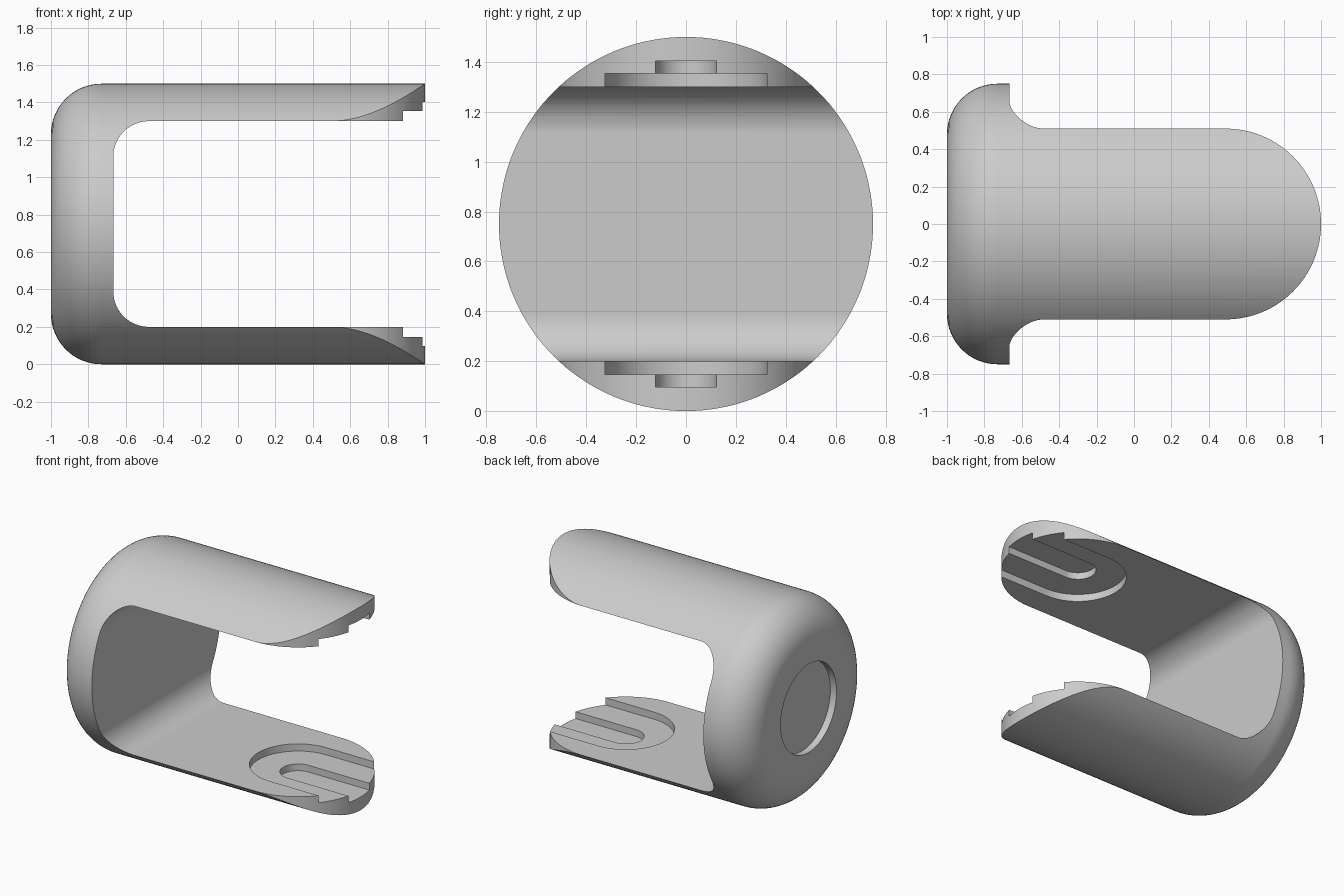
import bpy, bmesh
from math import sin, cos, pi, radians
from mathutils import Matrix, Vector

if "Cube" in bpy.data.objects:
    bpy.data.objects.remove(bpy.data.objects["Cube"])

R, CZ = 0.75, 0.75            # body radius and axis height
GAP, BACK = 0.55, -2 / 3      # half height of opening, its rear wall
TIP_X, TIP_R = 0.49, 0.51     # rounded arm ends


def arc(cx, cy, r, a0, a1, n):
    return [(cx + r * cos(radians(a0 + (a1 - a0) * i / n)),
             cy + r * sin(radians(a0 + (a1 - a0) * i / n))) for i in range(n + 1)]


def to_object(name, bm):
    bmesh.ops.recalc_face_normals(bm, faces=bm.faces)
    me = bpy.data.meshes.new(name)
    bm.to_mesh(me)
    bm.free()
    ob = bpy.data.objects.new(name, me)
    bpy.context.collection.objects.link(ob)
    return ob


def prism(name, pts, place, direction):
    bm = bmesh.new()
    face = bm.faces.new([bm.verts.new(place(a, b)) for a, b in pts])
    ext = bmesh.ops.extrude_face_region(bm, geom=[face])
    bmesh.ops.translate(bm, vec=direction,
                        verts=[v for v in ext["geom"] if isinstance(v, bmesh.types.BMVert)])
    ob = to_object(name, bm)
    ob.hide_render = True
    return ob


def revolve(name, profile, n=144):
    bm = bmesh.new()
    vs = [bm.verts.new((x, 0, CZ + r)) for x, r in profile]
    es = [bm.edges.new(p) for p in zip(vs, vs[1:])]
    bmesh.ops.spin(bm, geom=vs + es, cent=(0, 0, CZ), axis=(1, 0, 0),
                   angle=2 * pi, steps=n, use_merge=False)
    bmesh.ops.remove_doubles(bm, verts=bm.verts, dist=1e-5)
    return to_object(name, bm)


# Round body with a rounded rear rim and a shallow circular rear recess
F = 0.27
profile = [(-0.95, 0), (-0.95, 0.325), (-1, 0.325)]
profile += arc(-1 + F, R - F, F, 180, 90, 16)
profile += [(1.1, R), (1.1, 0)]
body = revolve("clevis_body", profile)

# Through opening with rounded inner corners
f = 0.19
opening = [(1.3, CZ - GAP), (1.3, CZ + GAP)]
opening += arc(BACK + f, CZ + GAP - f, f, 90, 180, 16)
opening += arc(BACK + f, CZ - GAP + f, f, 180, 270, 16)
cuts = [(prism("opening_cutter", opening, lambda a, b: (a, -1, b), (0, 2, 0)), 'DIFFERENCE')]

# Rounded arm tips
tip = [(-1.2, -0.9), (TIP_X, -0.9)] + arc(TIP_X, 0, TIP_R, -90, 90, 64)
tip += [(TIP_X, 0.9), (-1.2, 0.9)]
cuts.append((prism("tip_outline", tip, lambda a, b: (a, b, -0.3), (0, 0, 2.1)), 'INTERSECT'))

# Two stepped, open-ended slots, shared by both arms
for name, w, depth in (("wide_slot", 0.325, 0.055), ("narrow_slot", 0.122, 0.105)):
    slot = [(1.3, -w), (1.3, w)] + arc(TIP_X, 0, w, 90, 270, 32)
    h = GAP + depth - 0.002
    cuts.append((prism(name + "_cutter", slot, lambda a, b: (a, b, CZ - h), (0, 0, 2 * h)),
                 'DIFFERENCE'))

for cutter, op in cuts:
    mod = body.modifiers.new(cutter.name, 'BOOLEAN')
    mod.operation, mod.solver, mod.object = op, 'EXACT', cutter

# Apply cuts, remove helpers, shade smooth with sharp edges
bpy.context.view_layer.objects.active = body
body.select_set(True)
for mod in list(body.modifiers):
    bpy.ops.object.modifier_apply(modifier=mod.name)
for cutter, _ in cuts:
    bpy.data.objects.remove(cutter)
bpy.ops.object.shade_smooth_by_angle(angle=radians(25))
wn = body.modifiers.new("even_shading", 'WEIGHTED_NORMAL')
wn.keep_sharp = True
